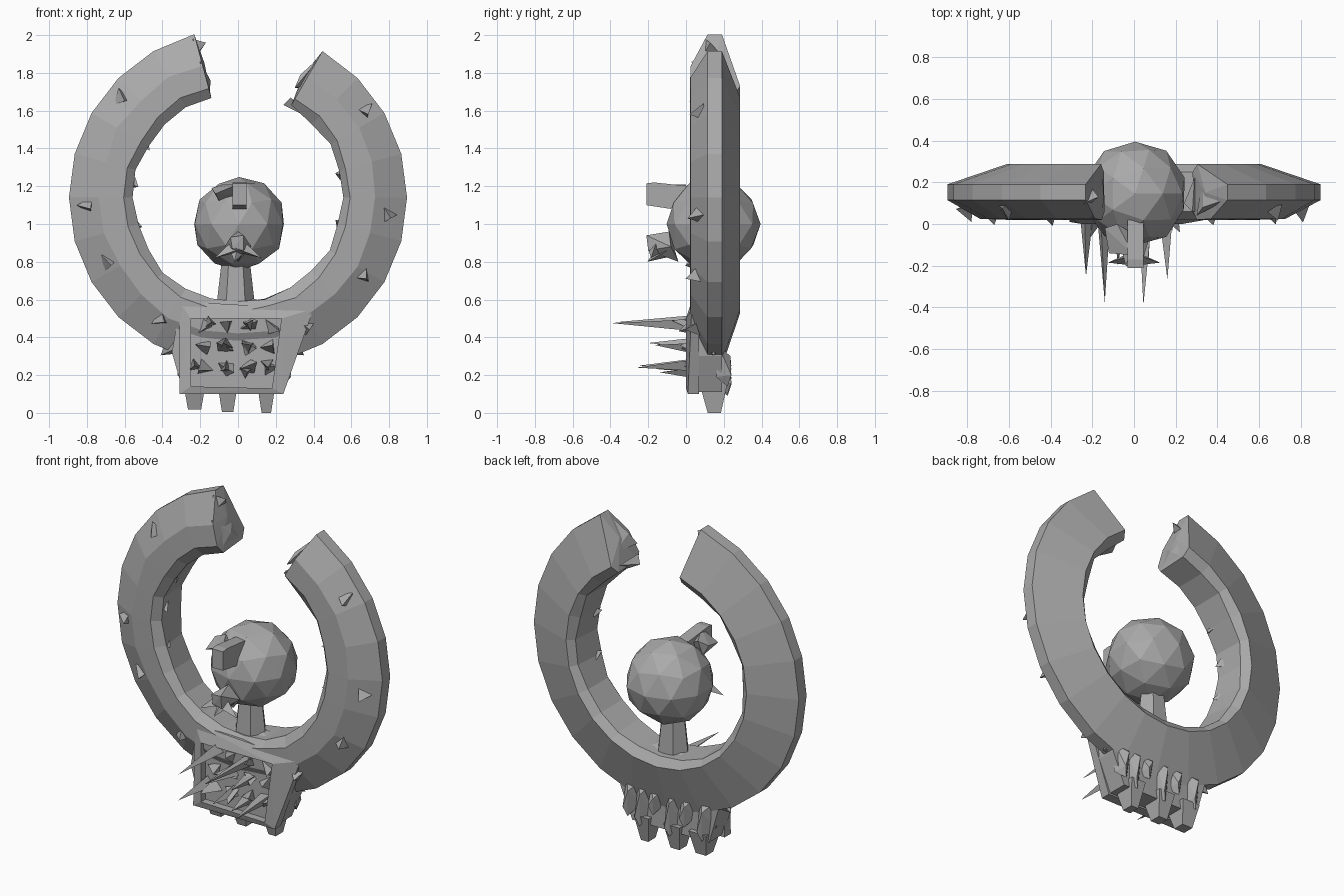
import bpy, bmesh, math, random
from mathutils import Vector

random.seed(4)
cube = bpy.data.objects.get("Cube")
if cube:
    bpy.data.objects.remove(cube)

stone = bpy.data.materials.new("stone grey")
stone.use_nodes = True
GREY = (0.4, 0.4, 0.4, 1)
stone.diffuse_color = GREY
stone.node_tree.nodes["Principled BSDF"].inputs["Base Color"].default_value = GREY


def finish(name, bm):
    """Turn a bmesh into a flat-shaded object."""
    bmesh.ops.recalc_face_normals(bm, faces=bm.faces)
    mesh = bpy.data.meshes.new(name)
    bm.to_mesh(mesh)
    bm.free()
    mesh.materials.append(stone)
    obj = bpy.data.objects.new(name, mesh)
    bpy.context.collection.objects.link(obj)
    return obj


def hull(name, points):
    """Convex faceted block around a few points."""
    bm = bmesh.new()
    for p in points:
        bm.verts.new(p)
    bmesh.ops.convex_hull(bm, input=bm.verts)
    loose = [v for v in bm.verts if not v.link_faces]
    bmesh.ops.delete(bm, geom=loose, context='VERTS')
    return finish(name, bm)


def spike(name, base, tip, radius, sides=3, turn=0.5, flat=1.0):
    """Pyramid from a small polygon at base to a point at tip."""
    base, tip = Vector(base), Vector(tip)
    u = (tip - base).orthogonal().normalized()
    v = (tip - base).normalized().cross(u)
    angles = [turn + math.tau * i / sides for i in range(sides)]
    ring = [base + u * radius * math.cos(a) + v * radius * flat * math.sin(a) for a in angles]
    return hull(name, ring + [tip])


# Broken ring: a faceted section swept around the centre, open at the top
CENTRE_Z = 1.14
SECTION = [(0.895, 0.115), (0.895, 0.19), (0.61, 0.287), (0.565, 0.25),
           (0.555, 0.06), (0.60, 0.02), (0.73, 0.025)]


def ring_point(degrees, r, y):
    a = math.radians(degrees)
    return Vector((r * math.cos(a), y, CENTRE_Z + r * math.sin(a)))


bm = bmesh.new()
loops = []
for step in range(22):
    loop = []
    for k, (r, y) in enumerate(SECTION):
        wobble = random.uniform(-0.012, 0.012) if k > 2 else 0
        loop.append(bm.verts.new(ring_point(105 + 15 * step, r + wobble, y)))
    loops.append(loop)
n = len(SECTION)
for a, b in zip(loops, loops[1:]):
    for k in range(n):
        bm.faces.new((a[k], a[(k + 1) % n], b[(k + 1) % n], b[k]))
# hollowed broken ends
for loop, lean in ((loops[0], 104), (loops[-1], 62)):
    cap = bm.faces.new(loop)
    inner = bmesh.ops.poke(bm, faces=[cap])["verts"][0]
    inner.co = ring_point(lean, 0.73, 0.15)
finish("broken_ring", bm)

# Torn splinters on the ring ends
hull("left_end_splinter", [(-0.24, 0.10, 1.98), (-0.21, 0.18, 1.90), (-0.23, 0.08, 1.88), (-0.17, 0.13, 1.96)])
hull("left_end_lip", [(-0.20, 0.03, 1.86), (-0.15, 0.05, 1.69), (-0.20, 0.23, 1.86),
                      (-0.15, 0.24, 1.69), (-0.25, 0.15, 1.70), (-0.145, 0.14, 1.76)])
hull("right_end_splinter", [(0.24, 0.10, 1.63), (0.28, 0.06, 1.67), (0.36, 0.06, 1.57),
                            (0.29, 0.22, 1.66), (0.34, 0.18, 1.59)])
hull("right_end_ridge", [(0.30, 0.04, 1.72), (0.45, 0.12, 1.90), (0.33, 0.22, 1.72),
                         (0.40, 0.14, 1.74), (0.33, 0.08, 1.79)])

# Small thorns on the ring front
THORNS = [(-0.62, 1.67), (-0.80, 1.10), (-0.69, 0.80), (-0.41, 0.50),
          (0.67, 1.60), (0.79, 1.05), (0.66, 0.73), (0.36, 0.46)]
for i, (x, z) in enumerate(THORNS):
    rim = max(0, math.hypot(x, z - CENTRE_Z) - 0.73)
    y = 0.03 + rim * 0.5
    spike(f"ring_thorn_{i + 1}", (x, y + 0.02, z), (x + 0.02, y - 0.055, z - 0.02), 0.055, 3, i * 1.3)

# Tiny thorns on the ring inside
for i, angle in enumerate((150, 172, 195, 345, 12)):
    spike(f"inner_thorn_{i + 1}", ring_point(angle, 0.57, 0.10), ring_point(angle + 2, 0.53, 0.07), 0.035)

# Ball head
bm = bmesh.new()
bmesh.ops.create_icosphere(bm, subdivisions=2, radius=0.25)
for v in bm.verts:
    v.co = v.co * random.uniform(0.98, 1.02) + Vector((0.005, 0.145, 1.0))
finish("head", bm)

# Neck, slightly flared at the foot
neck = []
for z, r in ((0.54, 0.105), (0.64, 0.092), (0.80, 0.075)):
    for i in range(6):
        a = math.tau * i / 6
        neck.append((-0.012 + r * math.cos(a), 0.14 + r * 0.85 * math.sin(a), z))
hull("neck", neck)
hull("neck_foot", [(x, y, z) for x in (-0.17, 0.20) for y in (0.06, 0.24) for z in (0.52, 0.575)]
     + [(-0.05, 0.14, 0.61), (0.06, 0.14, 0.61)])

# Eye stub and brow on the head
hull("eye_stub", [(x, y, z) for x in (-0.03, 0.045) for y, z in
                  ((-0.21, 1.10), (-0.21, 1.215), (-0.17, 1.22), (0.02, 1.20), (-0.08, 1.08))])
hull("brow", [(-0.14, -0.02, 1.19), (-0.12, -0.14, 1.16), (-0.10, -0.02, 1.12),
              (0.0, -0.15, 1.21), (0.0, -0.05, 1.16), (-0.08, 0.0, 1.21)])

# Mouth: a beak with thin side prongs
hull("beak", [(-0.07, -0.08, 0.88), (0.07, -0.08, 0.88), (0.0, -0.04, 0.80), (-0.04, -0.20, 0.93),
              (0.03, -0.21, 0.94), (0.0, -0.09, 0.96), (-0.03, -0.20, 0.87), (0.03, -0.20, 0.86)])
for name, side in (("right", -1), ("left", 1)):
    spike(f"{name}_mouth_prong", (0, -0.16, 0.88), (side * 0.125, -0.185, 0.82), 0.045)
spike("chin_prong", (0, -0.10, 0.87), (-0.02, -0.205, 0.80), 0.05, 4)

# Pedestal: main block, raised frame bars around a sunken panel
hull("pedestal", [(x, y, z) for x, z in ((-0.29, 0.11), (0.23, 0.11), (0.31, 0.30), (0.33, 0.52),
                                        (-0.31, 0.56), (-0.35, 0.32)) for y in (0.045, 0.19)])
OUTER = [(-0.31, 0.10), (0.24, 0.10), (0.40, 0.55), (-0.31, 0.59)]
INNER = [(-0.25, 0.14), (0.18, 0.13), (0.23, 0.50), (-0.25, 0.50)]
for i, name in enumerate(("bottom", "left", "top", "right")):
    j = (i + 1) % 4
    bar = [(x, 0.07, z) for x, z in (OUTER[i], OUTER[j])]
    bar += [(x, 0.01 if z < 0.2 else 0.03, z) for x, z in (OUTER[i], OUTER[j])]
    bar += [(x, y, z) for x, z in (INNER[i], INNER[j]) for y in (0.0, 0.07)]
    hull(f"frame_{name}", bar)

# Long needles from the panel: base x, z, tip x, y, z
NEEDLES = [(-0.15, 0.48, -0.14, -0.375, 0.48), (0.06, 0.47, 0.045, -0.39, 0.475),
           (-0.23, 0.25, -0.23, -0.25, 0.25), (0.155, 0.26, 0.16, -0.265, 0.24),
           (-0.06, 0.36, -0.08, -0.20, 0.37), (0.05, 0.35, 0.07, -0.17, 0.36),
           (-0.06, 0.24, -0.07, -0.15, 0.23), (0.04, 0.22, 0.05, -0.14, 0.215)]
for i, (x, z, tx, ty, tz) in enumerate(NEEDLES):
    spike(f"needle_{i + 1}", (x, 0.06, z), (tx, ty, tz), 0.04, 3, i)

# Short splinters on the panel
for i in range(12):
    x, z = -0.18 + 0.115 * (i % 4), 0.24 + 0.11 * (i // 4)
    tip = (x + random.uniform(-0.06, 0.06), random.uniform(-0.08, -0.02), z + random.uniform(-0.03, 0.03))
    spike(f"panel_splinter_{i + 1}", (x, 0.05, z), tip, 0.05, 3, i * 0.8)

# Feet
for i, (x0, x1) in enumerate(((-0.28, -0.18), (-0.10, -0.01), (0.11, 0.19))):
    top = [(x, y, 0.16) for x in (x0 - 0.01, x1 + 0.01) for y in (0.07, 0.22)]
    foot = [(x, y, 0.012 * (2 - i) * (0.5 if i else 0.8)) for x in (x0 + 0.015, x1 - 0.015) for y in (0.115, 0.185)]
    hull(f"foot_{i + 1}", top + foot)

# Ragged drips down the back
for i, (x, z) in enumerate(((-0.27, 0.12), (-0.15, 0.17), (-0.05, 0.09), (0.06, 0.19), (0.15, 0.10), (0.23, 0.14))):
    hull(f"back_drip_{i + 1}", [(x - 0.05, 0.17, 0.36), (x + 0.05, 0.17, 0.36), (x, 0.235, 0.30),
                                (x + 0.03, 0.24, z + 0.06), (x - 0.05, 0.16, z + 0.08),
                                (x + 0.01, 0.22, z), (x + 0.05, 0.16, z + 0.05)])

# Side barbs where the pedestal meets the ring
for name, x, side in (("right", -0.32, -1), ("left", 0.26, 1)):
    spike(f"{name}_barb", (x, 0.13, 0.37), (x + side * 0.09, 0.15, 0.305), 0.07, 4)
